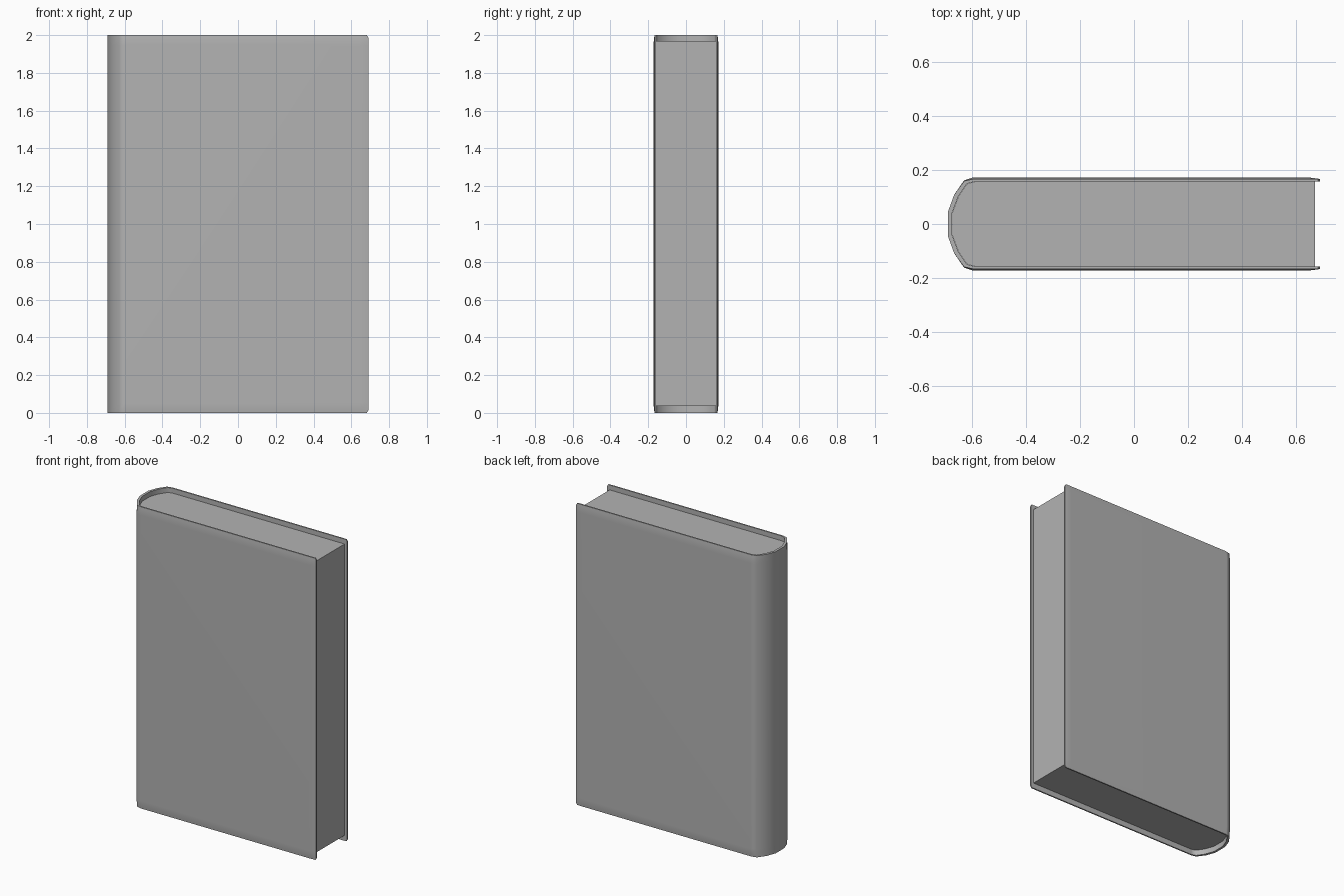
import bpy, bmesh

if "Cube" in bpy.data.objects:
    bpy.data.objects.remove(bpy.data.objects["Cube"])

HEIGHT, BEVEL, CLIP = 2.0, 0.055, 0.014

# Half cross-sections from fore edge round to the middle of the spine (x, y)
outer_half = [(0.69, 0.167), (0.645, 0.173), (-0.595, 0.173), (-0.63, 0.162),
              (-0.667, 0.108), (-0.69, 0.045)]
inner_half = [(0.69, 0.158), (0.645, 0.158), (-0.59, 0.158), (-0.62, 0.149),
              (-0.652, 0.101), (-0.674, 0.042)]
# Head and tail section: boards taper, spine stays full, corners are clipped
rim_half = [(0.682, 0.166), (0.645, 0.167), (-0.595, 0.167), (-0.63, 0.159)] + outer_half[4:]
inner_rim_half = [(0.682, 0.158)] + inner_half[1:]


def full(half):
    return half + [(x, -y) for x, y in reversed(half)]


grey = bpy.data.materials.new("grey")
grey.diffuse_color = (0.45, 0.45, 0.45, 1)
grey.use_nodes = True
grey.node_tree.nodes["Principled BSDF"].inputs["Base Color"].default_value = grey.diffuse_color


def finish(name, bm):
    bmesh.ops.recalc_face_normals(bm, faces=bm.faces[:])
    mesh = bpy.data.meshes.new(name)
    bm.to_mesh(mesh)
    bm.free()
    mesh.materials.append(grey)
    obj = bpy.data.objects.new(name, mesh)
    bpy.context.collection.objects.link(obj)
    bpy.ops.object.select_all(action='DESELECT')
    obj.select_set(True)
    bpy.context.view_layer.objects.active = obj
    bpy.ops.object.shade_smooth_by_angle(angle=0.9)
    # keep the large boards flat while the spine stays smooth
    mod = obj.modifiers.new("weighted_normals", 'WEIGHTED_NORMAL')
    mod.keep_sharp = True
    return obj


# Cover: closed rings stacked upward, thinned along the head and tail
t = CLIP / BEVEL
clip_half = [(a + (c - a) * t, b + (d - b) * t)
             for (a, b), (c, d) in zip(rim_half, outer_half)]
clip_half[0] = (0.69, 0.166)
sections = [(0, rim_half, inner_rim_half), (CLIP, clip_half, inner_half),
            (BEVEL, outer_half, inner_half)]
sections += [(HEIGHT - z, out, inn) for z, out, inn in reversed(sections)]

bm = bmesh.new()
rows = [[bm.verts.new((x, y, z)) for x, y in full(out) + full(inn)[::-1]]
        for z, out, inn in sections]
n = 2 * len(outer_half)
for low, high in zip(rows, rows[1:]):
    for i in range(2 * n):
        j = (i + 1) % (2 * n)
        bm.faces.new((low[i], low[j], high[j], high[i]))
for row in (rows[0], rows[-1]):
    for i in range(n - 1):
        bm.faces.new((row[i], row[i + 1], row[2 * n - 2 - i], row[2 * n - 1 - i]))
finish("cover", bm)

# Page block: fills the cover, set back from head, tail and fore edge
bm = bmesh.new()
pages = full([(0.671, 0.1575)] + [(x + 0.0005, y - 0.0005) for x, y in inner_half[2:]])
face = bm.faces.new([bm.verts.new((x, y, 0.036)) for x, y in pages])
top = bmesh.ops.extrude_face_region(bm, geom=[face], use_keep_orig=True)["geom"]
bmesh.ops.translate(bm, vec=(0, 0, 1.932),
                    verts=[v for v in top if isinstance(v, bmesh.types.BMVert)])
finish("page_block", bm)
